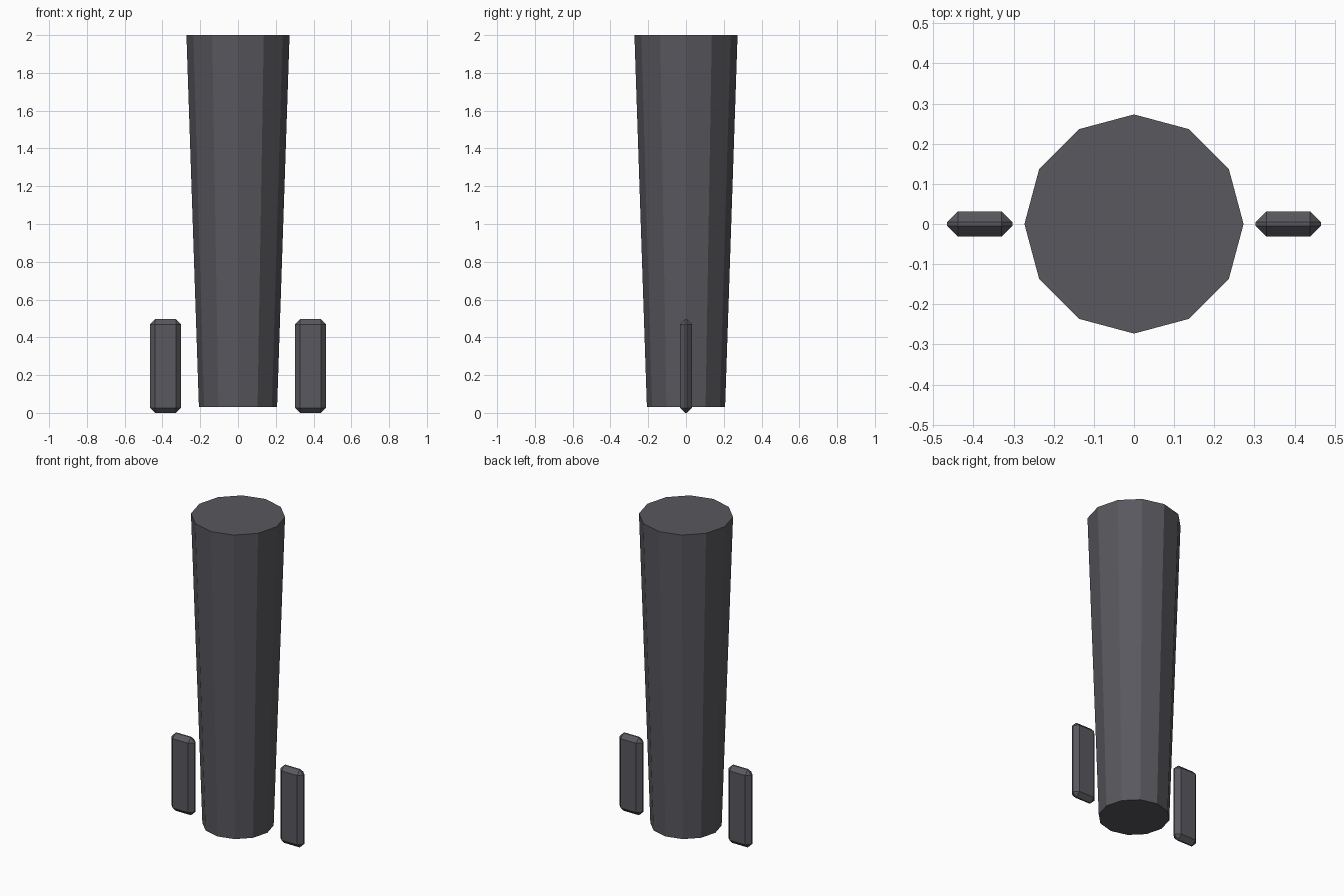
import bpy
import bmesh

cube = bpy.data.objects.get("Cube")
if cube:
    bpy.data.objects.remove(cube, do_unlink=True)

# Dark grey paint shared by every part
grey = bpy.data.materials.new("dark_grey")
grey.use_nodes = True
colour = (0.10, 0.098, 0.112, 1)
grey.diffuse_color = colour
grey.node_tree.nodes["Principled BSDF"].inputs["Base Color"].default_value = colour

# Tapered twelve-sided column
BASE, TOP = 0.03, 2.0
bpy.ops.mesh.primitive_cone_add(vertices=12, radius1=0.207, radius2=0.273,
                                depth=TOP - BASE, location=(0, 0, (BASE + TOP) / 2))
column = bpy.context.object
column.name = "tapered_column"
column.data.materials.append(grey)


def chamfered_plate(name, centre, size, chamfer):
    """Upright box with all edges cut at 45 degrees."""
    mesh = bpy.data.meshes.new(name)
    bm = bmesh.new()
    bmesh.ops.create_cube(bm, size=1)
    bmesh.ops.scale(bm, vec=size, verts=bm.verts)
    bmesh.ops.bevel(bm, geom=bm.edges[:], offset=chamfer, segments=1,
                    affect='EDGES', offset_type='OFFSET')
    bm.to_mesh(mesh)
    bm.free()
    mesh.materials.append(grey)
    plate = bpy.data.objects.new(name, mesh)
    plate.location = centre
    bpy.context.collection.objects.link(plate)


# Side plates standing either side of the column foot
for side, sign in (("left", 1), ("right", -1)):
    chamfered_plate(side + "_plate", (sign * 0.384, 0, 0.248),
                    (0.163, 0.063, 0.496), 0.027)
